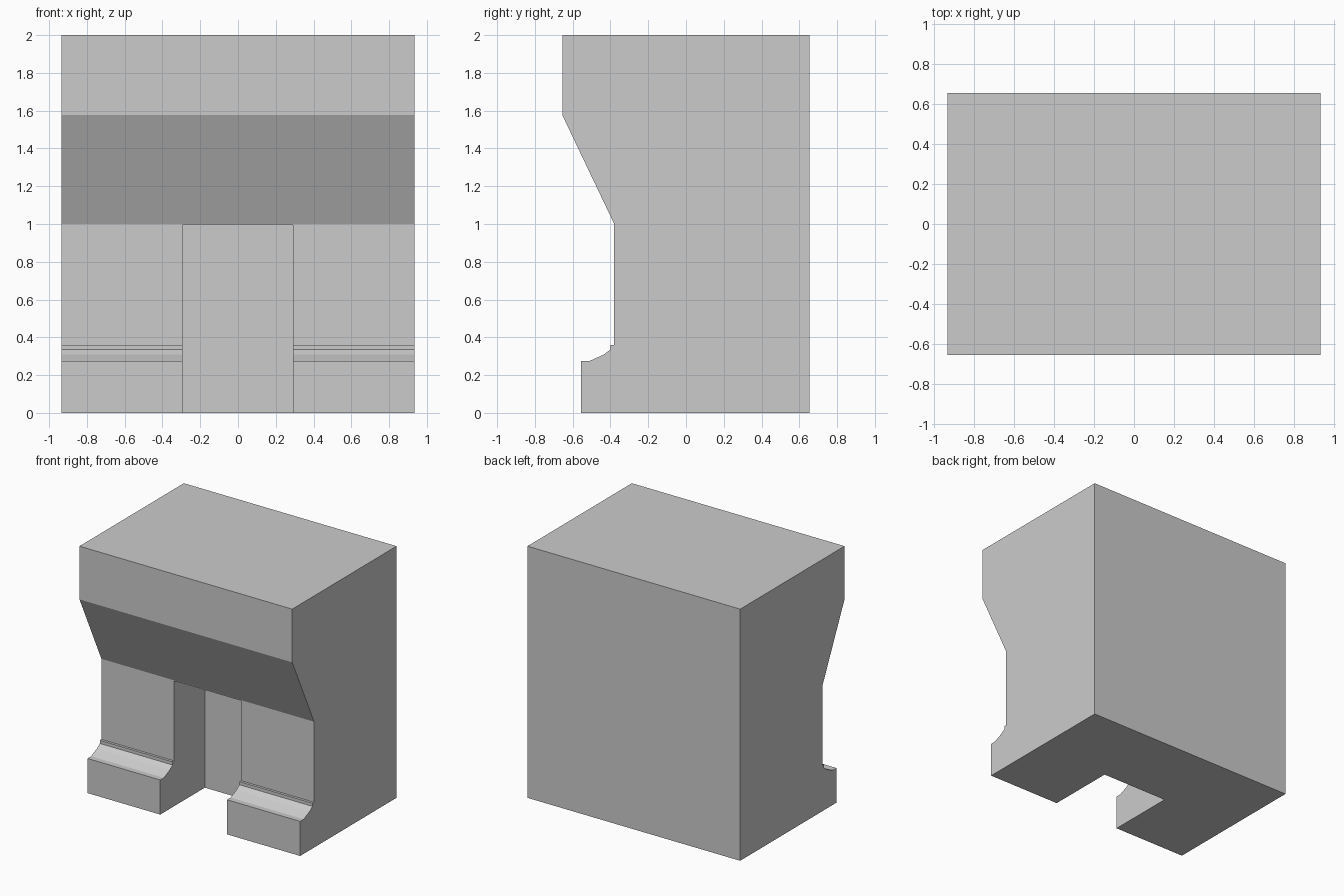
import bpy
import bmesh

if "Cube" in bpy.data.objects:
    bpy.data.objects.remove(bpy.data.objects["Cube"])


def extrude_profile(name, profile, x0, x1):
    """Extrude a closed (y, z) profile along x into a solid."""
    bm = bmesh.new()
    face = bm.faces.new([bm.verts.new((x0, y, z)) for y, z in profile])
    ext = bmesh.ops.extrude_face_region(bm, geom=[face])["geom"]
    verts = [g for g in ext if isinstance(g, bmesh.types.BMVert)]
    bmesh.ops.translate(bm, verts=verts, vec=(x1 - x0, 0, 0))
    bmesh.ops.recalc_face_normals(bm, faces=bm.faces[:])
    mesh = bpy.data.meshes.new(name)
    bm.to_mesh(mesh)
    bm.free()
    obj = bpy.data.objects.new(name, mesh)
    bpy.context.collection.objects.link(obj)
    return obj


# Fireplace body: sloped hood, flat pillars, stepped moulding and plinth
body = extrude_profile("fireplace_body", [
    (0.655, 0), (0.655, 2), (-0.655, 2), (-0.655, 1.577),
    (-0.38, 1.0), (-0.38, 0.36),
    (-0.40, 0.36), (-0.40, 0.335), (-0.437, 0.308), (-0.51, 0.275),
    (-0.555, 0.275), (-0.555, 0),
], -0.935, 0.935)

# Firebox opening, open at the front and the bottom
cutter = extrude_profile("firebox_cutter", [
    (0.005, -0.2), (0.005, 0.995), (-0.9, 0.995), (-0.9, -0.2),
], -0.295, 0.292)
cutter.hide_render = True
cutter.hide_viewport = False
cutter.display_type = "WIRE"

cut = body.modifiers.new("firebox_opening", "BOOLEAN")
cut.operation = "DIFFERENCE"
cut.solver = "EXACT"
cut.object = cutter

# Apply the cut and remove the helper
bpy.context.view_layer.objects.active = body
body.select_set(True)
bpy.ops.object.modifier_apply(modifier=cut.name)
bpy.data.objects.remove(cutter)
